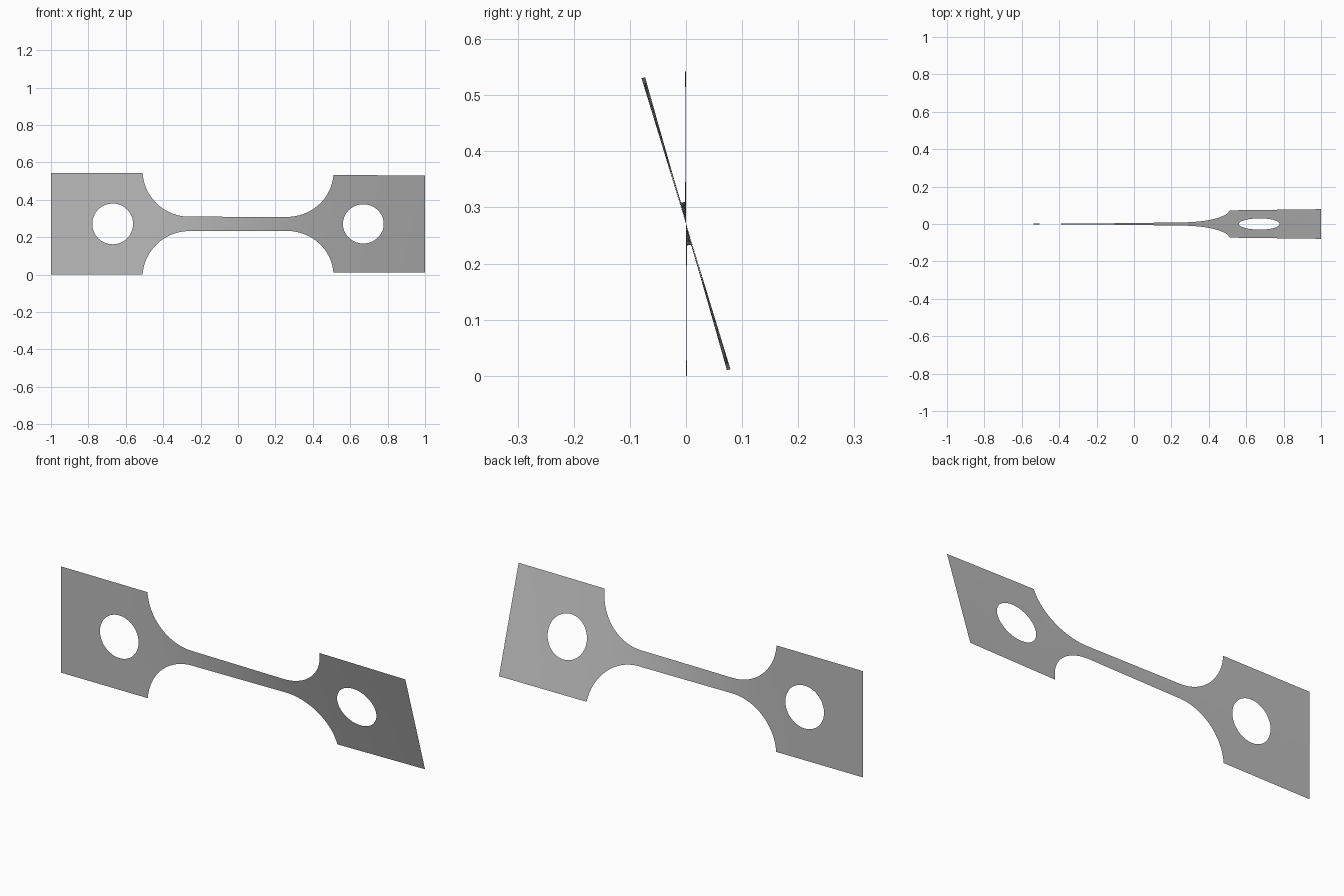
import bpy, bmesh, math
from mathutils import Matrix

cube = bpy.data.objects.get("Cube")
if cube:
    bpy.data.objects.remove(cube, do_unlink=True)

HALF_HEAD, HALF_NECK = 0.271, 0.0385
SHOULDER_X, FILLET_R = 0.51, 0.25
HOLE_X, HOLE_R = 0.67, 0.109
ROWS = 4
FILLET_X = SHOULDER_X - math.sqrt(FILLET_R**2 - (HALF_NECK + FILLET_R - HALF_HEAD)**2)


def steps(a, b, n):
    return [a + (b - a) * i / n for i in range(n + 1)]


def half_height(x):
    """Half height of the outline: head, round fillet or neck."""
    x = abs(x)
    if x >= SHOULDER_X - 1e-6:
        return HALF_HEAD
    if x <= FILLET_X:
        return HALF_NECK
    return HALF_NECK + FILLET_R - math.sqrt(FILLET_R**2 - (x - FILLET_X)**2)


def hole_height(x):
    return math.sqrt(max(0.0, HOLE_R**2 - (abs(x) - HOLE_X)**2))


# Twist builds up where the section is narrow
samples = steps(-SHOULDER_X, SHOULDER_X, 200)
rates = [1 / half_height(x) for x in samples]
TOTAL = sum(rates)


def twist(x):
    if x < -SHOULDER_X:
        return math.radians(0.3 * (x + 1) / (1 - SHOULDER_X))
    if x > SHOULDER_X:
        return math.radians(15.6 + 1.4 * (x - SHOULDER_X) / (1 - SHOULDER_X))
    part = sum(r for s, r in zip(samples, rates) if s <= x) / TOTAL
    return math.radians(0.3 + 15.3 * part)


bm = bmesh.new()


def strip(xs, inner):
    """Upper and lower sheet between the inner edge and the outline."""
    for side in (1, -1):
        cols = []
        for x in xs:
            zs = steps(inner(x), half_height(x), ROWS)
            cols.append([bm.verts.new((x, 0, side * z)) for z in zs])
        for a, b in zip(cols, cols[1:]):
            for i in range(ROWS):
                quad = [a[i], b[i], b[i + 1], a[i + 1]]
                bm.faces.new(quad if side > 0 else quad[::-1])


def flat(x):
    return 0.0


# Heads with round holes, and fillets, at both ends
hole_xs = [HOLE_X - HOLE_R * math.cos(math.pi * i / 32) for i in range(33)]
fillet_xs = [FILLET_X + (SHOULDER_X - FILLET_X) * math.sin(math.pi / 2 * i / 24) for i in range(25)]
for end in (1, -1):
    for xs, inner in ((steps(HOLE_X + HOLE_R, 1, 4), flat),
                      (hole_xs, hole_height),
                      (steps(SHOULDER_X, HOLE_X - HOLE_R, 2), flat),
                      (fillet_xs, flat)):
        strip(sorted(end * x for x in xs), inner)

# Narrow neck
strip(steps(-FILLET_X, FILLET_X, 40), flat)

bmesh.ops.remove_doubles(bm, verts=bm.verts, dist=1e-5)
for v in bm.verts:
    v.co = Matrix.Rotation(twist(v.co.x), 3, 'X') @ v.co
    v.co.z += HALF_HEAD

mesh = bpy.data.meshes.new("twisted_test_strip")
bm.to_mesh(mesh)
bm.free()
strip_obj = bpy.data.objects.new("twisted_test_strip", mesh)
bpy.context.collection.objects.link(strip_obj)

grey = bpy.data.materials.new("plain grey")
grey.use_nodes = True
grey.diffuse_color = (0.5, 0.5, 0.5, 1)
grey.node_tree.nodes["Principled BSDF"].inputs["Base Color"].default_value = (0.5, 0.5, 0.5, 1)
mesh.materials.append(grey)
for p in mesh.polygons:
    p.use_smooth = True
